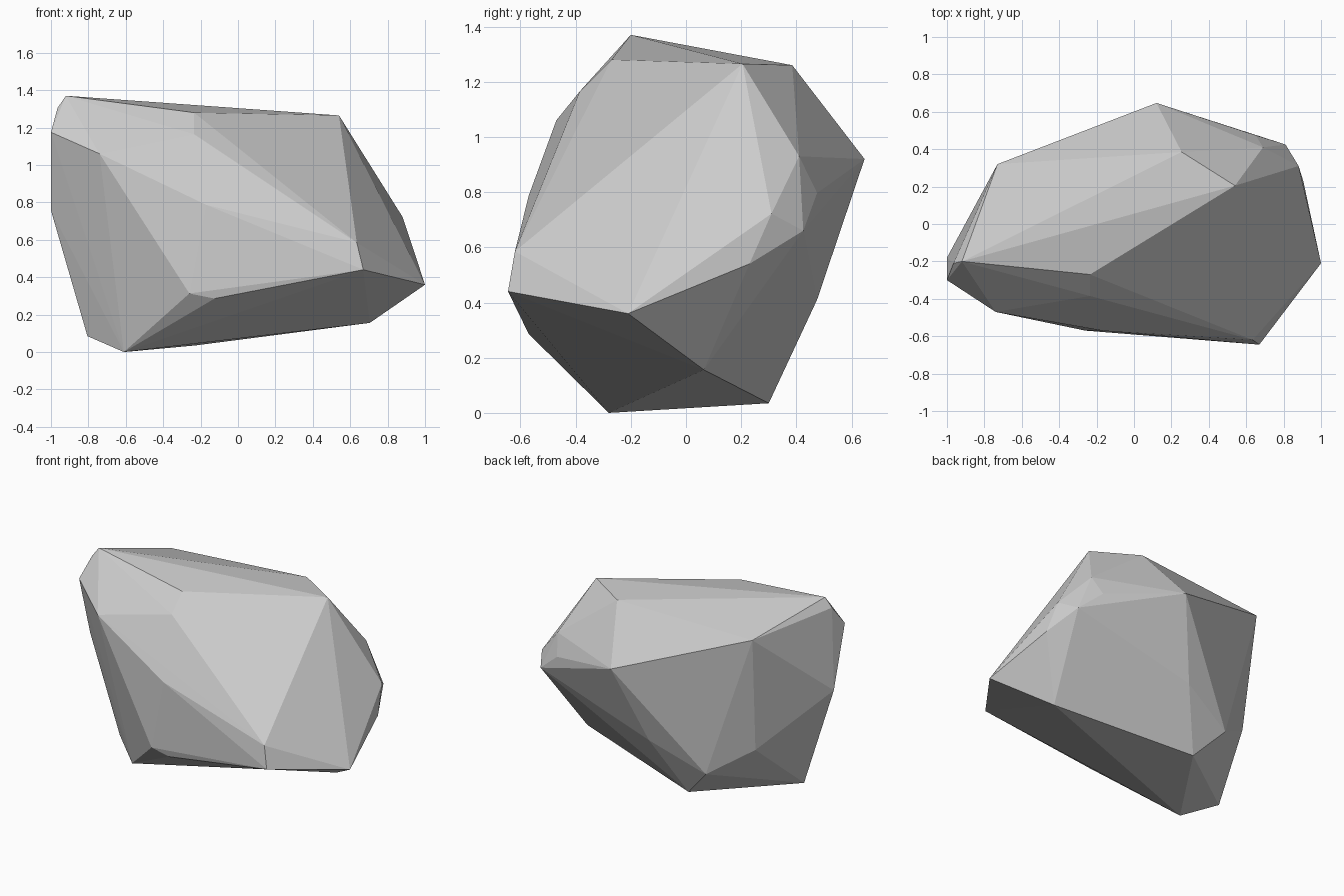
import bpy, bmesh

# Corner points of the faceted boulder, grouped by region
crown = [(-.92, -.20, 1.37), (-.965, -.21, 1.305), (.54, .205, 1.265), (.255, .385, 1.26),
         (-.235, -.27, 1.28), (-.73, .32, 1.22), (-1, -.30, 1.175), (-.235, -.385, 1.165)]
front = [(-.74, -.47, 1.06), (-.17, -.57, .787), (.635, -.62, .585),
         (.67, -.645, .44), (-.26, -.57, .313), (-.125, -.57, .286)]
right = [(.69, .41, .93), (.65, .475, .797), (.88, .31, .722), (.81, .425, .66),
         (.905, .23, .54), (1, -.21, .36), (.705, .065, .156)]
back_left = [(.12, .647, .92), (-.05, .475, .41), (-.69, .23, .42),
             (-.42, .385, .24), (-1, -.18, .757)]
foot = [(-.61, -.28, 0), (-.805, -.135, .085), (-.23, .30, .035)]

# Boulder: convex hull around the corners, flat shaded
bm = bmesh.new()
for p in crown + front + right + back_left + foot:
    bm.verts.new(p)
bmesh.ops.convex_hull(bm, input=bm.verts[:])
bmesh.ops.delete(bm, geom=[v for v in bm.verts if not v.link_faces], context='VERTS')
bmesh.ops.recalc_face_normals(bm, faces=bm.faces[:])
mesh = bpy.data.meshes.new("boulder")
bm.to_mesh(mesh)
bm.free()
bpy.context.collection.objects.link(bpy.data.objects.new("boulder", mesh))
